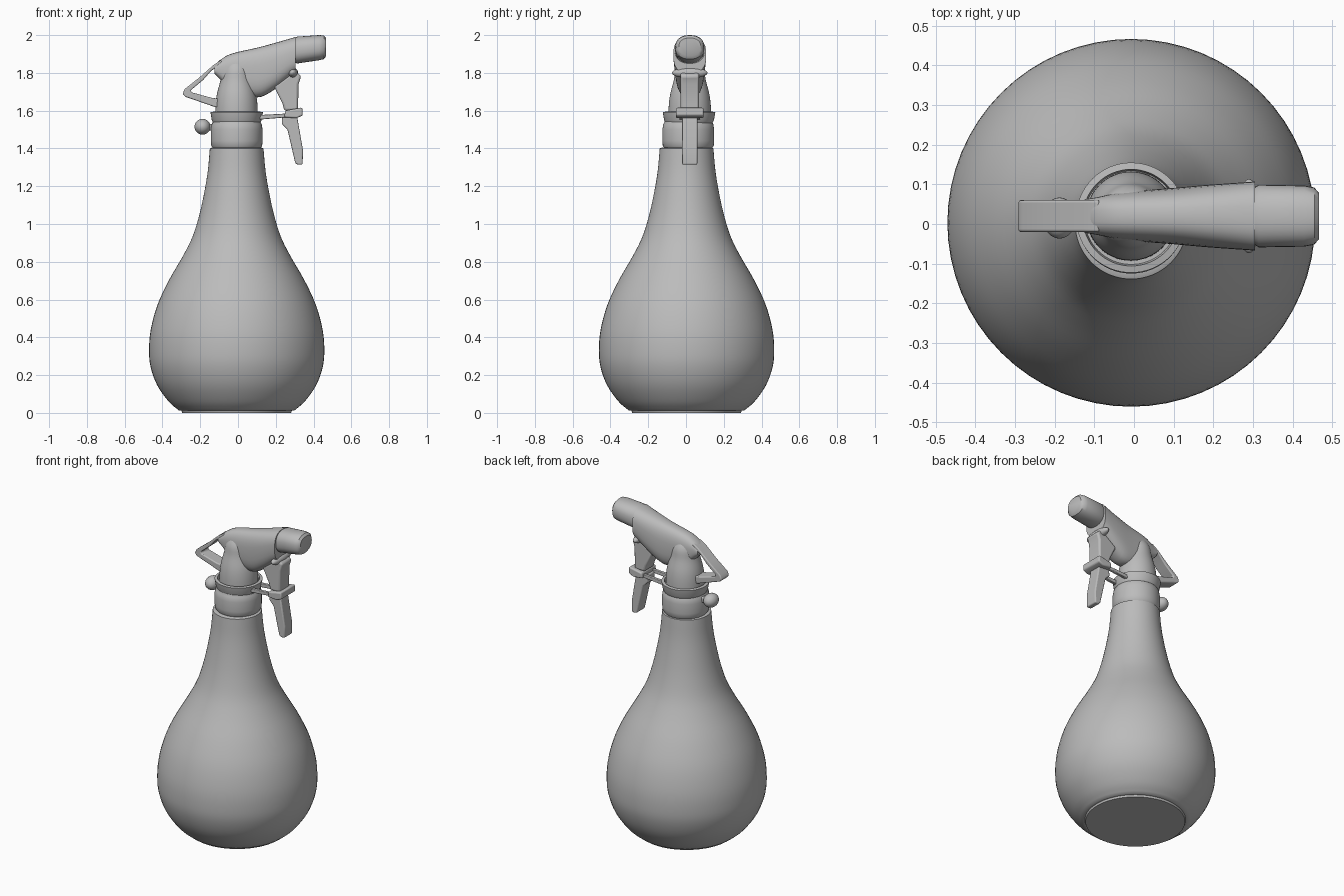
import bpy, bmesh, math
from mathutils import Vector

if "Cube" in bpy.data.objects:
    bpy.data.objects.remove(bpy.data.objects["Cube"])

grey = bpy.data.materials.new("plain grey")
grey.use_nodes = True
grey.diffuse_color = (0.5, 0.5, 0.5, 1)
grey.node_tree.nodes["Principled BSDF"].inputs["Base Color"].default_value = (0.5, 0.5, 0.5, 1)

MID = 0.02  # y of the spray head's middle plane


def finish(name, bm, bevel=0.0, angle=40):
    """Turn a bmesh into a shaded, coloured object."""
    bmesh.ops.recalc_face_normals(bm, faces=bm.faces)
    mesh = bpy.data.meshes.new(name)
    bm.to_mesh(mesh)
    bm.free()
    mesh.materials.append(grey)
    ob = bpy.data.objects.new(name, mesh)
    bpy.context.collection.objects.link(ob)
    if bevel:
        mod = ob.modifiers.new("soft edges", "BEVEL")
        mod.width, mod.segments = bevel, 3
    bpy.ops.object.select_all(action="DESELECT")
    ob.select_set(True)
    bpy.context.view_layer.objects.active = ob
    bpy.ops.object.shade_smooth_by_angle(angle=math.radians(angle))
    return ob


def loft(name, rings, bevel=0.0, angle=40):
    """Skin a list of equal point rings and cap both ends."""
    bm = bmesh.new()
    loops = [[bm.verts.new(p) for p in ring] for ring in rings]
    n = len(loops[0])
    for a, b in zip(loops, loops[1:]):
        for i in range(n):
            j = (i + 1) % n
            bm.faces.new((a[i], a[j], b[j], b[i]))
    bm.faces.new(loops[0])
    bm.faces.new(loops[-1])
    return finish(name, bm, bevel, angle)


def smooth_path(pts, steps=4):
    """Catmull-Rom interpolation through tuples."""
    vs = [Vector(p) for p in pts]
    vs = [2 * vs[0] - vs[1]] + vs + [2 * vs[-1] - vs[-2]]
    out = []
    for a, b, c, d in zip(vs, vs[1:], vs[2:], vs[3:]):
        for k in range(steps):
            t = k / steps
            out.append(0.5 * (2 * b + (c - a) * t + (2 * a - 5 * b + 4 * c - d) * t * t
                              + (3 * b - a - 3 * c + d) * t ** 3))
    return out + [vs[-2]]


def lathe(name, profile, x=0.0, y=0.0, sides=64, angle=40):
    turns = [2 * math.pi * i / sides for i in range(sides)]
    return loft(name, [[(x + r * math.cos(t), y + r * math.sin(t), z) for t in turns]
                       for r, z in profile], angle=angle)


def sections(name, stations, power=1.0, sides=32, bevel=0.0):
    """Loft rounded sections along x: (x, bottom, top, half width)."""
    rings = []
    for x, lo, hi, w in stations:
        ring = []
        for i in range(sides):
            t = 2 * math.pi * i / sides
            c, s = math.cos(t), math.sin(t)
            ring.append((x, MID + w * math.copysign(abs(c) ** power, c),
                         (lo + hi) / 2 + (hi - lo) / 2 * math.copysign(abs(s) ** power, s)))
        rings.append(ring)
    return loft(name, rings, bevel)


def plate(name, outline, half, bevel=0.008):
    """Extrude an x-z outline across the middle plane."""
    return loft(name, [[(x, MID + y, z) for x, z in outline] for y in (-half, half)], bevel)


def ball(name, centre, size):
    bm = bmesh.new()
    bmesh.ops.create_uvsphere(bm, u_segments=24, v_segments=16, radius=1)
    for v in bm.verts:
        v.co = Vector(c + s * k for c, s, k in zip(centre, size, v.co))
    return finish(name, bm)


# Bottle with a flat foot
curve = smooth_path([(0.305, 0.012), (0.36, 0.06), (0.42, 0.145), (0.455, 0.24), (0.464, 0.33),
                     (0.455, 0.44), (0.42, 0.57), (0.36, 0.70), (0.285, 0.83), (0.235, 0.93),
                     (0.20, 1.04), (0.173, 1.16), (0.153, 1.28), (0.142, 1.4)])
lathe("bottle", [(0.288, 0), (0.292, 0.012)] + [tuple(p) for p in curve] + [(0.13, 1.405)],
      -0.007, 0.003)

# Screw collar and open flange above it
lathe("collar", [(0.125, 1.40), (0.135, 1.415), (0.137, 1.44), (0.137, 1.50), (0.132, 1.53),
                 (0.125, 1.54), (0.125, 1.56)], -0.007, 0.012)
lathe("flange", [(0.125, 1.535), (0.132, 1.55), (0.139, 1.592), (0.122, 1.595), (0.118, 1.57)],
      -0.007, 0.016)

# Spray head: upright column and tapering barrel
column = smooth_path([(0.113, 1.56), (0.111, 1.63), (0.103, 1.69), (0.085, 1.76),
                      (0.074, 1.82), (0.045, 1.865), (0.01, 1.875)])
lathe("head_column", [tuple(p) for p in column], -0.008, MID)
barrel = smooth_path([(-0.125, 1.795, 1.84, 0.042), (-0.09, 1.76, 1.872, 0.048),
                      (-0.03, 1.70, 1.903, 0.06), (0.10, 1.67, 1.933, 0.071),
                      (0.19, 1.71, 1.957, 0.079), (0.305, 1.80, 1.99, 0.087)])
sections("head_barrel", [tuple(p) for p in barrel], 0.75, bevel=0.0)

# Nozzle cap
sections("nozzle", [(0.30, 1.853, 1.985, 0.07), (0.315, 1.85, 1.992, 0.079),
                    (0.43, 1.867, 2.0, 0.077), (0.455, 1.873, 1.998, 0.072),
                    (0.467, 1.89, 1.985, 0.058)], 0.85)

# Rear finger loop
plate("rear_loop", [(-0.09, 1.868), (-0.13, 1.842), (-0.205, 1.775), (-0.282, 1.715),
                    (-0.293, 1.69), (-0.28, 1.674), (-0.13, 1.622), (-0.08, 1.61),
                    (-0.08, 1.66), (-0.14, 1.668), (-0.245, 1.697), (-0.25, 1.708),
                    (-0.185, 1.762), (-0.14, 1.813), (-0.11, 1.83), (-0.07, 1.815)], 0.04)

# Trigger: upper lever, cross bar, finger grip and pivot
plate("trigger_lever", [(0.19, 1.73), (0.30, 1.81), (0.335, 1.785), (0.32, 1.74), (0.318, 1.60),
                        (0.245, 1.60), (0.235, 1.64)], 0.05, 0.012)
plate("trigger_bar", [(0.245, 1.565), (0.25, 1.60), (0.34, 1.617), (0.343, 1.575), (0.31, 1.56)],
      0.073)
plate("trigger_grip", [(0.235, 1.575), (0.232, 1.53), (0.262, 1.50), (0.303, 1.322), (0.315, 1.314),
                       (0.342, 1.314), (0.344, 1.39), (0.312, 1.575)], 0.04)
ball("trigger_pivot", (0.29, MID, 1.80), (0.028, 0.094, 0.028))

# Linkage arms from collar to trigger
for side in (-1, 1):
    arm = plate("linkage_arm", [(0.08, 1.55), (0.26, 1.565), (0.26, 1.585), (0.08, 1.575)],
                0.01, 0.004)
    arm.location.y = side * 0.045

# Rear knob on its stub
plate("knob_stub", [(-0.17, 1.495), (-0.12, 1.495), (-0.12, 1.53), (-0.17, 1.53)], 0.02)
ball("rear_knob", (-0.188, 0.015, 1.515), (0.042, 0.052, 0.042))
